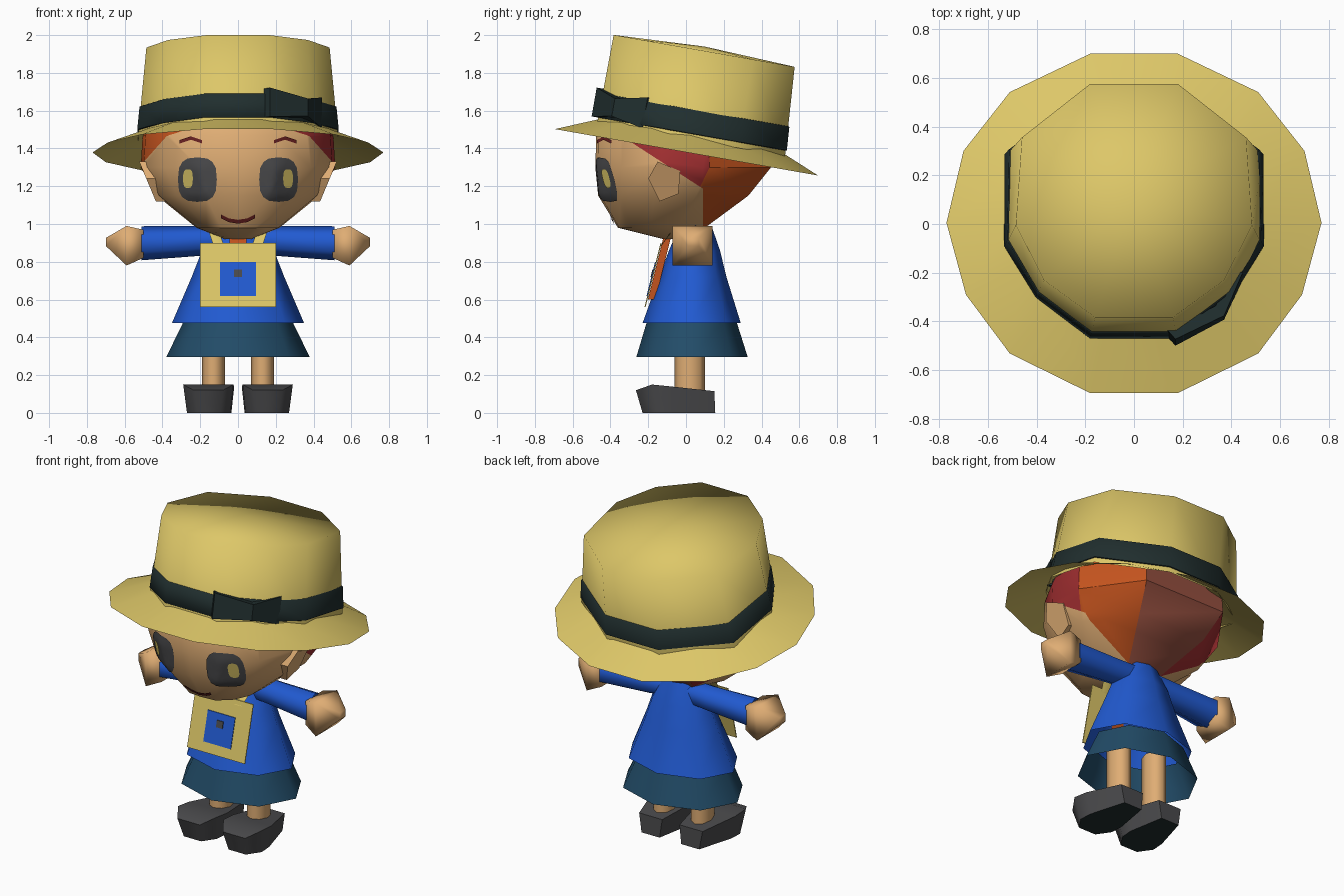
import bpy, bmesh, math
from mathutils import Vector, Matrix
from mathutils.bvhtree import BVHTree

if "Cube" in bpy.data.objects:
    bpy.data.objects.remove(bpy.data.objects["Cube"])


def material(name, r, g, b):
    def lin(c):
        c /= 255
        return c / 12.92 if c < 0.04045 else ((c + 0.055) / 1.055) ** 2.4
    m = bpy.data.materials.new(name)
    m.diffuse_color = (lin(r), lin(g), lin(b), 1)
    m.use_nodes = True
    m.node_tree.nodes["Principled BSDF"].inputs["Base Color"].default_value = m.diffuse_color
    return m


STRAW = material("straw", 221, 199, 104)
RIBBON = material("dark ribbon", 32, 46, 46)
SKIN = material("skin", 223, 173, 116)
BLUE = material("blue cloth", 33, 90, 209)
TEAL = material("teal cloth", 34, 76, 104)
GREY = material("dark grey", 74, 74, 76)
RED = material("red hair", 165, 48, 50)
ORANGE = material("orange hair", 195, 83, 30)
BROWN = material("brown hair", 150, 80, 64)
MAROON = material("maroon", 110, 35, 35)


def finish(name, bm, mats, angle=40, matrix=None):
    me = bpy.data.meshes.new(name)
    if matrix:
        bm.transform(matrix)
    bm.to_mesh(me)
    bm.free()
    ob = bpy.data.objects.new(name, me)
    bpy.context.collection.objects.link(ob)
    for m in mats:
        me.materials.append(m)
    bpy.ops.object.select_all(action='DESELECT')
    ob.select_set(True)
    bpy.context.view_layer.objects.active = ob
    bpy.ops.object.shade_smooth_by_angle(angle=math.radians(angle))
    return ob


def loft_bm(rings, closed=True, caps=False, front=False):
    """Skin a list of equal-length point rows."""
    bm = bmesh.new()
    rows = [[bm.verts.new(p) for p in r] for r in rings]
    n = len(rows[0])
    for a, b in zip(rows, rows[1:]):
        for i in range(n if closed else n - 1):
            j = (i + 1) % n
            bm.faces.new((a[i], a[j], b[j], b[i]))
    if caps:
        bm.faces.new(rows[0])
        bm.faces.new(rows[-1])
    bmesh.ops.remove_doubles(bm, verts=bm.verts, dist=1e-5)
    bmesh.ops.recalc_face_normals(bm, faces=bm.faces)
    if front and sum(f.normal.y for f in bm.faces) > 0:
        bmesh.ops.reverse_faces(bm, faces=bm.faces)
    return bm


def loft(name, rings, mat, closed=True, caps=False, front=False, angle=40, matrix=None):
    return finish(name, loft_bm(rings, closed, caps, front), [mat], angle, matrix)


def mirrored(half):
    return half + [(-x, y) for x, y in reversed(half) if abs(x) > 1e-6]


def oval(n, rx, ry, cy, z, cx=0):
    return [(cx + rx * math.cos(2 * math.pi * i / n),
             cy + ry * math.sin(2 * math.pi * i / n), z) for i in range(n)]


# Hat: brim, crown, ribbon and bow, all tilted back
TILT = Matrix.Translation((0, 0, 1.38)) @ Matrix.Rotation(math.radians(-10), 4, 'X')
brim = mirrored([(.18, .71), (.51, .55), (.70, .305), (.77, .005),
                 (.69, -.295), (.51, -.54), (.18, -.705)])
loft("hat_brim", [[(x, y, 0) for x, y in brim],
                  [(x * .66, y * .66, .1) for x, y in brim]], STRAW, matrix=TILT)
base = mirrored([(.18, .52), (.53, .27), (.53, -.11), (.40, -.32), (.18, -.49)])
top = mirrored([(.18, .488), (.46, .265), (.485, -.10), (.37, -.33), (.16, -.485)])


def crown_ring(h, s=1.0):
    t = (h - .07) / .475
    return [((a[0] * (1 - t) + b[0] * t) * s, (a[1] * (1 - t) + b[1] * t) * s,
             h - (.015 if t == 1 and a[1] > .4 else 0)) for a, b in zip(base, top)]


loft("hat_crown", [crown_ring(.07), crown_ring(.545), [(0, 0, .568)] * 10],
     STRAW, angle=180, matrix=TILT)
loft("hat_ribbon", [crown_ring(.10), crown_ring(.103, 1.012),
                    crown_ring(.226, 1.012), crown_ring(.229)], RIBBON, angle=65, matrix=TILT)
bow = [(.17, -.525, .10, .255), (.37, -.42, .12, .215), (.445, -.25, .085, .25)]
loft("hat_bow", [[(x, y, lo), (x, y, hi), (x - .035, y + .04, hi), (x - .035, y + .04, lo)]
                 for x, y, lo, hi in bow], RIBBON, caps=True, angle=20, matrix=TILT)

# Head with faceted hair on the back and upper sides
outline = mirrored([(0, -1), (.4, -.97), (.75, -.7), (.97, -.25), (1, .3), (.55, 1)])
levels = [(.92, .07, -.12, .06), (.98, .22, -.36, .10), (1.15, .43, -.465, .33),
          (1.30, .515, -.48, .45), (1.47, .505, -.475, .44), (1.60, .45, -.40, .38)]
head = loft_bm([[(x * w, (f + b) / 2 + y * (b - f) / 2, z) for x, y in outline]
                for z, w, f, b in levels], caps=True)
for co, no in (((0, .09, 1), (0, 1, 0)), ((0, .09, 1.187), (0, .647, 1))):
    bmesh.ops.bisect_plane(head, geom=head.verts[:] + head.edges[:] + head.faces[:],
                           plane_co=co, plane_no=no)
for f in head.faces:
    c, n = f.calc_center_median(), f.normal
    if c.y > .09 or c.z > 1.245 - .647 * c.y:
        if n.y > 0 and abs(n.x) < .2:
            f.material_index = 3
        else:
            corner = n.y > .35 * abs(n.x)
            f.material_index = 2 if corner == (c.x > 0) else 1
tree = BVHTree.FromBMesh(head)
finish("head", head, [SKIN, RED, ORANGE, BROWN], 36)


def on_face(x, z, off):
    hit = tree.ray_cast(Vector((x, -2, z)), Vector((0, 1, 0)))[0]
    return (x, (hit.y if hit else -.4) - off, z)


def disc(name, cx, cz, rx, rz, mat, off):
    def rnd(v):
        return math.copysign(abs(v) ** .7, v)
    rows = [[on_face(cx + rx * k * rnd(math.cos(i * math.pi / 8)),
                     cz + rz * k * rnd(math.sin(i * math.pi / 8)), off)
             for i in range(16)] for k in (1, .8, .6, .4, .2, 0)]
    loft(name, rows, mat, front=True)


def stroke(name, pts, t, mat):
    loft(name, [[on_face(x, z + d, .008) for x, z in pts] for d in (-t, t)],
         mat, closed=False, front=True)


# Face details and ears
for s, side in ((-1, "left"), (1, "right")):
    disc(side + "_eye", s * .215, 1.235, .103, .118, GREY, .007)
    disc(side + "_eye_glint", s * .265, 1.24, .026, .05, STRAW, .013)
    stroke(side + "_eyebrow", [(s * .19, 1.435), (s * .25, 1.455), (s * .31, 1.435)], .009, MAROON)
    ear = [(-.20, 1.24), (-.15, 1.33), (-.03, 1.28), (-.04, 1.16), (-.14, 1.12)]
    loft(side + "_ear", [[(s * .38, y, z) for y, z in ear],
                         [(s * (.435 + .42 * (z - 1.12)), y, z) for y, z in ear]],
         SKIN, caps=True, angle=20)
stroke("mouth", [(-.09, 1.04), (-.05, 1.02), (0, 1.012), (.05, 1.02), (.09, 1.04)], .01, MAROON)

# Shirt body and skirt
loft("shirt", [oval(8, .35, .26, .03, .475), oval(8, .245, .178, .036, .72),
               oval(8, .19, .135, .045, .86), oval(8, .11, .085, .05, .99)], BLUE, angle=70)
loft("skirt", [oval(8, .38, .295, .032, .295), oval(8, .285, .235, .03, .49)], TEAL, angle=70)

# Arms, hands, legs and shoes on both sides
for s, side in ((-1, "left"), (1, "right")):
    def limb(x, cy, ry, cz, rz, n, start):
        return [(s * x, cy + ry * math.cos(start + i * 2 * math.pi / n),
                 cz + rz * math.sin(start + i * 2 * math.pi / n)) for i in range(n)]
    loft(side + "_sleeve", [limb(.06, .05, .08, .92, .075, 6, math.pi / 6),
                            limb(.22, .05, .085, .91, .08, 6, math.pi / 6),
                            limb(.51, .04, .105, .898, .09, 6, math.pi / 6)],
         BLUE, caps=True, angle=65)
    q = math.pi / 4
    loft(side + "_hand", [limb(.50, .04, .12, .895, .105, 4, q),
                          limb(.59, .035, .15, .885, .148, 4, q),
                          limb(.70, .04, .04, .905, .03, 4, q)], SKIN, caps=True, angle=100)
    loft(side + "_leg", [oval(8, .06, .08, .02, z, s * .13) for z in (.08, .48)],
         SKIN, caps=True, angle=60)
    # Shoe sections from heel to toe: bottom y, top y, inner x, outer x, top z
    secs = [(.155, .15, .06, .22, .115), (-.07, -.08, .02, .285, .14),
            (-.15, -.18, .025, .29, .15), (-.23, -.265, .08, .235, .12)]
    shoe = loft_bm([[(s * (a + .015), yl, 0), (s * (b - .02), yl, 0),
                     (s * b, yh, hi), (s * a, yh, hi)] for yl, yh, a, b, hi in secs], caps=True)
    for f in shoe.faces:
        f.material_index = 1 if f.normal.z < -.7 else 0
    finish(side + "_shoe", shoe, [GREY, RIBBON], 62)


# Bag hanging on the chest, with patch, straps and a tie behind it
def bag_y(z):
    return -.22 + (z - .56) * .25


def panel(name, w, z0, z1, off, depth, mat):
    loft(name, [[(x, bag_y(z) - off + d, z) for x, z in
                 ((-w, z0), (w, z0), (w, z1), (-w, z1))] for d in (0, depth)],
         mat, caps=True, angle=20)


panel("bag", .20, .56, .90, 0, .006, STRAW)
panel("bag_patch", .095, .62, .80, .004, .004, BLUE)
panel("bag_button", .022, .72, .76, .008, .004, GREY)
panel("tie", .045, .60, .96, -.008, .04, ORANGE)
for s, side in ((-1, "left"), (1, "right")):
    path = [(.10, -.135, .88), (.13, -.07, .97), (.10, .06, 1.0)]
    loft(side + "_strap", [[(s * (x + a), y + b, z + b) for a, b in
                            ((-.025, -.008), (.025, -.008), (.025, .008), (-.025, .008))]
                           for x, y, z in path], STRAW, caps=True)
